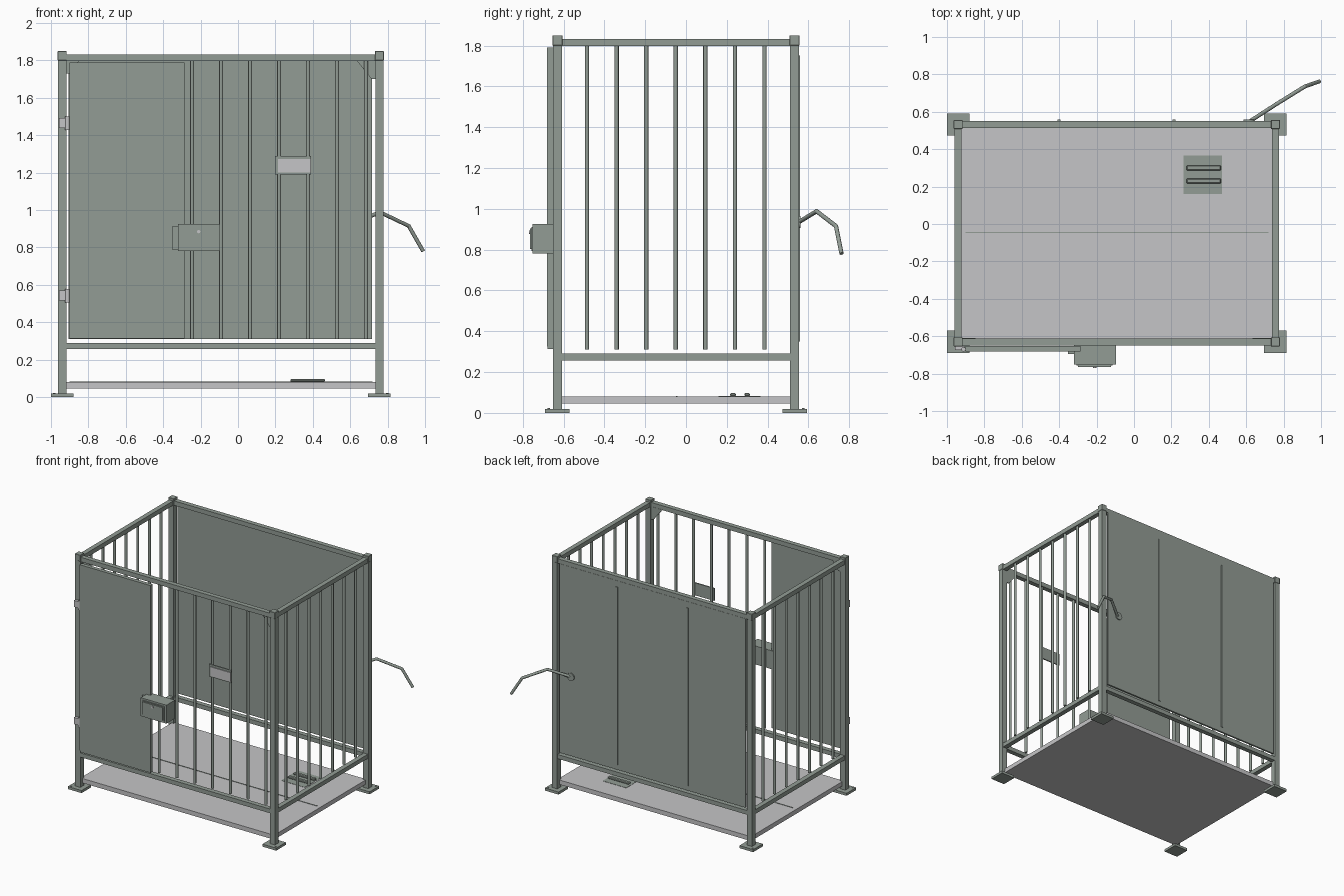
import bpy, bmesh, math
from mathutils import Vector

if "Cube" in bpy.data.objects:
    bpy.data.objects.remove(bpy.data.objects["Cube"])


def material(name, rgb):
    m = bpy.data.materials.new(name)
    m.diffuse_color = (*rgb, 1)
    m.use_nodes = True
    m.node_tree.nodes["Principled BSDF"].inputs["Base Color"].default_value = m.diffuse_color
    return m


GREEN = material("green grey steel", (0.29, 0.335, 0.30))
LIGHT = material("light grey steel", (0.56, 0.56, 0.57))


def finish(name, bm, mat):
    mesh = bpy.data.meshes.new(name)
    bmesh.ops.recalc_face_normals(bm, faces=bm.faces)
    bm.to_mesh(mesh)
    bm.free()
    mesh.materials.append(mat)
    ob = bpy.data.objects.new(name, mesh)
    bpy.context.collection.objects.link(ob)
    return ob


def box(name, x0, x1, y0, y1, z0, z1, mat=GREEN, bevel=0):
    bm = bmesh.new()
    bmesh.ops.create_cube(bm, size=1)
    for v in bm.verts:
        v.co = Vector(((x0 + x1) / 2 + v.co.x * (x1 - x0),
                       (y0 + y1) / 2 + v.co.y * (y1 - y0),
                       (z0 + z1) / 2 + v.co.z * (z1 - z0)))
    if bevel:
        bmesh.ops.bevel(bm, geom=bm.edges[:], offset=bevel, segments=1, affect='EDGES')
    return finish(name, bm, mat)


def rod(name, a, b, r, mat=GREEN, sides=12):
    a, b = Vector(a), Vector(b)
    bm = bmesh.new()
    bmesh.ops.create_cone(bm, cap_ends=True, segments=sides, radius1=r, radius2=r,
                          depth=(b - a).length)
    q = Vector((0, 0, 1)).rotation_difference(b - a)
    for v in bm.verts:
        v.co = q @ v.co + (a + b) / 2
    for f in bm.faces:
        f.smooth = len(f.verts) == 4
    for e in bm.edges:
        e.smooth = all(len(f.verts) == 4 for f in e.link_faces)
    return finish(name, bm, mat)


XL, XR, YF, YB = -0.940, 0.756, -0.63, 0.532   # post centre lines
P, R = 0.022, 0.0185                           # half widths of posts and rails

# Corner posts with caps, foot plates and anchor bolts
for x, sx in ((XL, -1), (XR, 1)):
    for y, sy in ((YF, -1), (YB, 1)):
        box("post", x - P, x + P, y - P, y + P, 0.02, 1.83)
        box("post_cap", x - 0.024, x + 0.024, y - 0.024, y + 0.024, 1.80, 1.85, GREEN, 0.002)
        box("foot_plate", x - 0.06, x + 0.06, y - 0.06, y + 0.06, 0, 0.02)
        bx, by = x + sx * 0.042, y + sy * 0.042
        rod("anchor_bolt", (bx, by, 0.015), (bx, by, 0.023), 0.006)

# Top and lower rails
for z0, z1 in ((0.257, 0.29), (1.797, 1.832)):
    for y in (YF, YB):
        box("long_rail", XL + P, XR - P, y - R, y + R, z0, z1)
    for x in (XL, XR):
        box("side_rail", x - R, x + R, YF + P, YB - P, z0, z1)

# Vertical bars on the front and both sides
for i in range(7):
    x = -0.245 + i * 0.155
    rod("front_bar", (x, YF, 0.31), (x, YF, 1.80), 0.0105)
    y = -0.485 + i * 0.145
    for sx in (XL, XR):
        rod("side_bar", (sx, y, 0.31), (sx, y, 1.80), 0.0105)

# Back wall sheet with seam strips
box("back_panel", -0.905, 0.717, 0.538, 0.552, 0.31, 1.798)
for x in (-0.40, 0.215):
    box("back_seam", x - 0.008, x + 0.008, 0.549, 0.558, 0.35, 1.75)

# Floor slab with centre seam and drain
box("floor", -0.935, 0.752, -0.625, 0.527, 0.045, 0.08, LIGHT)
box("floor_seam", -0.90, 0.72, -0.048, -0.042, 0.079, 0.083, GREEN)
box("drain_plate", 0.265, 0.47, 0.16, 0.365, 0.078, 0.082)
for y in (0.23, 0.30):
    box("drain_louver", 0.28, 0.465, y - 0.014, y + 0.014, 0.081, 0.097, GREEN, 0.005)

# Door leaf with folded bottom edge
box("door", -0.902, -0.287, -0.682, -0.652, 0.325, 1.79)
box("door_bottom_lip", -0.902, -0.287, -0.678, -0.652, 0.313, 0.325)

# Door hinges
for z in (0.543, 1.465):
    box("hinge_leaf", -0.958, -0.905, -0.674, -0.652, z - 0.026, z + 0.026, LIGHT)
    rod("hinge_pin", (-0.912, -0.67, z - 0.036), (-0.912, -0.67, z + 0.036), 0.012, LIGHT)

# Lock box with framed cover
box("lock_box", -0.322, -0.097, -0.752, -0.645, 0.78, 0.925)
box("lock_strike", -0.352, -0.32, -0.695, -0.68, 0.79, 0.912)
box("lock_rim", -0.308, -0.114, -0.757, -0.751, 0.794, 0.911)
box("lock_cover", -0.300, -0.122, -0.764, -0.756, 0.802, 0.903)
rod("lock_button", (-0.21, -0.762, 0.885), (-0.21, -0.77, 0.885), 0.009, LIGHT)

# Sign holder on the front bars
box("sign_holder", 0.197, 0.39, -0.644, -0.634, 1.19, 1.288)
box("sign_plate", 0.215, 0.388, -0.65, -0.643, 1.20, 1.272, LIGHT)

# Triangular corner gussets under the front top rail
for x, s, size in ((XR - P, -1, 0.10), (XL + P, 1, 0.07)):
    bm = bmesh.new()
    vs = [bm.verts.new(c) for c in ((x, -0.618, 1.80), (x + s * size, -0.618, 1.80),
                                    (x + s * 0.02, -0.618, 1.80 - size),
                                    (x, -0.618, 1.80 - size))]
    f = bm.faces.new(vs)
    ext = bmesh.ops.extrude_face_region(bm, geom=[f])
    for v in ext["geom"]:
        if isinstance(v, bmesh.types.BMVert):
            v.co.y += 0.008
    finish("corner_gusset", bm, GREEN)

# Bent lever arm at the back
pts = [(0.625, 0.553, 0.935), (0.76, 0.64, 0.988), (0.913, 0.735, 0.915), (0.99, 0.762, 0.78)]
for a, b in zip(pts, pts[1:]):
    rod("lever_arm", a, b, 0.0105)
for p in pts[1:3]:
    bm = bmesh.new()
    bmesh.ops.create_uvsphere(bm, u_segments=12, v_segments=8, radius=0.0107)
    bmesh.ops.translate(bm, vec=p, verts=bm.verts)
    for f in bm.faces:
        f.smooth = True
    finish("lever_elbow", bm, GREEN)
rod("lever_base", (0.615, 0.545, 0.935), (0.615, 0.56, 0.935), 0.03, GREEN, 20)
